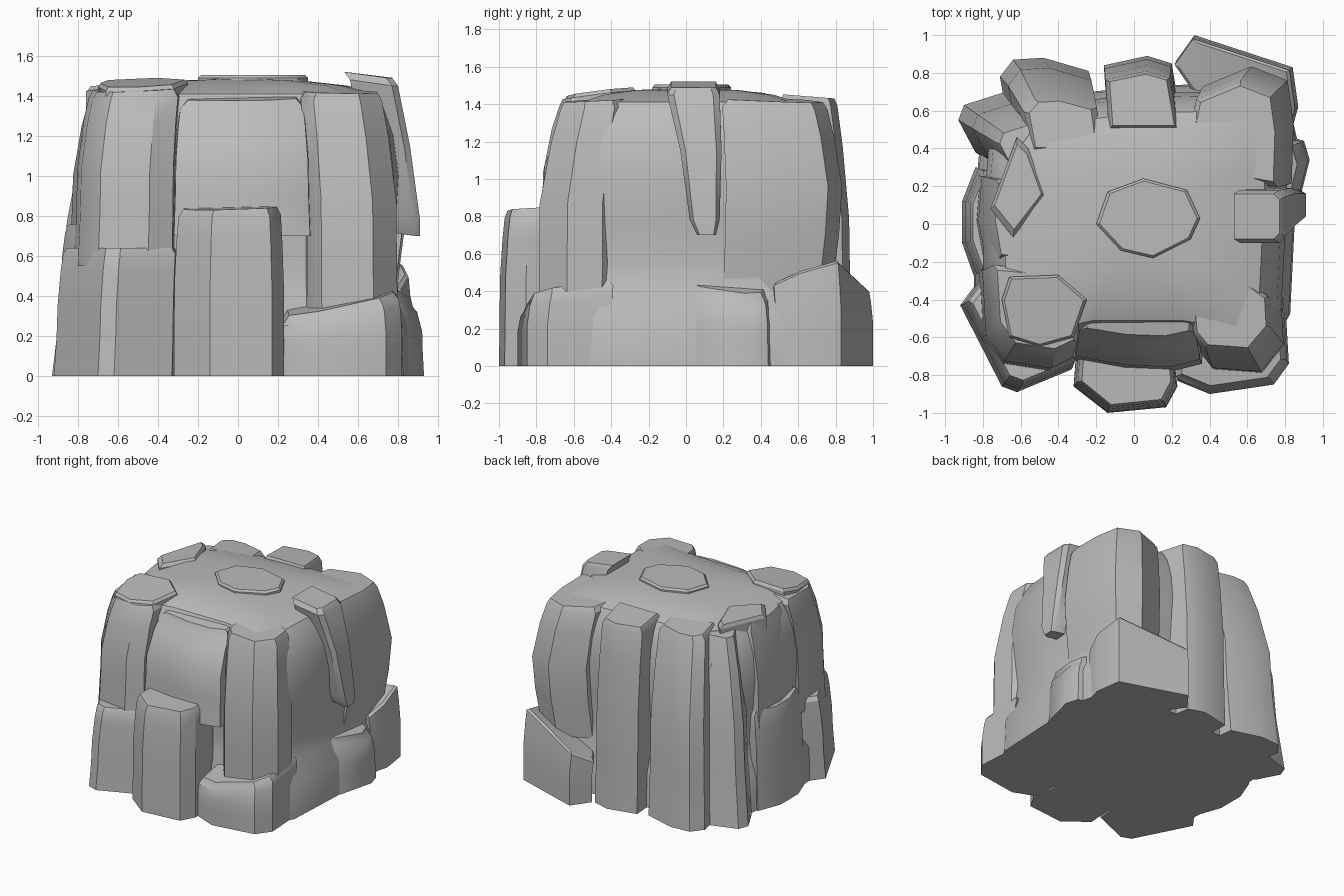
import bpy
import bmesh
from math import radians
from mathutils import Vector

default_cube = bpy.data.objects.get("Cube")
if default_cube:
    bpy.data.objects.remove(default_cube, do_unlink=True)

# One plain stone colour
stone = bpy.data.materials.new("grey_stone")
stone.use_nodes = True
stone_colour = (.5, .5, .5, 1)
stone.diffuse_color = stone_colour
stone.node_tree.nodes["Principled BSDF"].inputs["Base Color"].default_value = stone_colour


def loft(name, rings):
    """Skin a stack of equal-length rings and close both ends."""
    bm = bmesh.new()
    loops = [[bm.verts.new(point) for point in ring] for ring in rings]
    for lower, upper in zip(loops, loops[1:]):
        for i in range(len(lower)):
            j = (i + 1) % len(lower)
            bm.faces.new((lower[i], lower[j], upper[j], upper[i]))
    bm.faces.new(loops[0])
    bm.faces.new(loops[-1])
    bmesh.ops.recalc_face_normals(bm, faces=bm.faces)
    mesh = bpy.data.meshes.new(name)
    bm.to_mesh(mesh)
    bm.free()
    mesh.materials.append(stone)
    obj = bpy.data.objects.new(name, mesh)
    bpy.context.collection.objects.link(obj)
    bpy.ops.object.select_all(action='DESELECT')
    obj.select_set(True)
    bpy.context.view_layer.objects.active = obj
    bpy.ops.object.shade_smooth_by_angle(angle=radians(33))
    return obj


def chunk(name, outline, base, top, waist=1.0, crown=(.95, .95), tilt=(0, 0), inset=.88, chamfer=.04):
    """Rock pillar that leans towards the central axis, with a chamfered, tilted top."""
    slope = Vector(tilt)
    waist_scale = Vector((waist, waist))
    crown_scale = Vector(crown)
    points = [Vector(p) for p in outline]

    def ring(z, scale, shrink=1.0, tilted=0.0):
        flat = [p * scale for p in points]
        centre = sum(flat, Vector((0, 0))) / len(flat)
        flat = [centre + (p - centre) * shrink for p in flat]
        return [(p.x, p.y, z + tilted * slope.dot(p - centre)) for p in flat]

    height = top - base
    return loft(name, [
        ring(base, Vector((1, 1))),
        ring(base + height * .3, waist_scale.lerp(Vector((1, 1)), .3), 1, .1),
        ring(base + height * .55, waist_scale, 1, .3),
        ring(base + height * .82, waist_scale.lerp(crown_scale, .55), 1, .7),
        ring(top - chamfer, crown_scale, 1, 1),
        ring(top, crown_scale, inset, 1),
    ])


# Main mass: a flared foot, a hollow waist, bulging shoulders and a low dome
body_outline = [(-.8, -.35), (-.62, -.68), (-.25, -.6), (.3, -.6), (.66, -.66),
                (.78, -.45), (.8, -.05), (.82, .4), (.76, .66), (.4, .7),
                (.05, .69), (-.3, .65), (-.62, .6), (-.77, .4), (-.8, .05)]
body_profile = [(0, 1.06), (.26, 1.05), (.4, .98), (.55, .96), (.75, .98), (1, 1), (1.2, .97),
                (1.34, .91), (1.41, .85), (1.45, .67), (1.475, .4), (1.485, .1)]
loft("rock_body", [[(x * s, y * s, z) for x, y in body_outline] for z, s in body_profile])

# Lower front blocks
chunk("front_right_foot",
      [(-.92, -.43), (-.7, -.86), (-.62, -.89), (-.33, -.77), (-.3, -.5), (-.75, -.2)],
      0, .64, waist=.98, inset=.93, chamfer=.03)
chunk("front_middle_foot",
      [(-.3, -.6), (-.32, -.86), (-.14, -1), (.17, -.97), (.23, -.86), (.2, -.6)],
      0, .84, waist=.995, crown=(.93, .97), tilt=(.03, .05), inset=.92)
chunk("front_left_foot",
      [(.22, -.6), (.23, -.83), (.4, -.9), (.74, -.85), (.82, -.74), (.8, -.4)],
      0, .37, crown=(.98, .97), tilt=(.2, .15), inset=.9)

# Upper front pillars, with a sloping slab recessed between them
chunk("front_right_pillar",
      [(-.82, -.25), (-.8, -.6), (-.7, -.74), (-.45, -.78), (-.33, -.72), (-.3, -.3)],
      .55, 1.43, waist=.98, crown=(.91, .87), tilt=(.05, .05), inset=.9)
chunk("front_middle_slab",
      [(-.34, -.3), (-.32, -.72), (-.05, -.77), (.2, -.78), (.36, -.74), (.38, -.3)],
      .7, 1.4, waist=.97, crown=(.9, .78), tilt=(.02, .2), inset=.88)
chunk("front_left_pillar",
      [(.33, -.45), (.35, -.68), (.42, -.77), (.68, -.79), (.8, -.64), (.79, -.45), (.6, -.3)],
      .2, 1.42, waist=.99, crown=(.9, .85), tilt=(-.02, .05), inset=.9)

# Left side: low shoulder blocks
chunk("left_foot",
      [(.7, -.1), (.86, .06), (.93, .34), (.9, .44), (.7, .5)],
      0, .43, waist=.99, crown=(.94, .95), tilt=(-.4, -.05), inset=.9)
chunk("back_left_foot",
      [(.5, .45), (.83, .48), (.87, .62), (.84, .83), (.32, 1), (.22, .86)],
      0, .43, crown=(.98, .98), tilt=(.42, .34), inset=.93, chamfer=.02)

# Left side: hanging splinter, listed as height, outer x, centre y, half width
splinter = []
for z, outer, centre, half in [(.7, .91, .11, .05), (.78, .91, .1, .08), (1.15, .86, .08, .11),
                               (1.45, .8, .04, .14), (1.49, .77, .04, .12)]:
    inner = outer - .24
    lip = outer - .03
    splinter.append([(inner, centre - half, z + .03), (lip, centre - half, z),
                     (outer, centre - half * .75, z), (outer, centre + half * .75, z),
                     (lip, centre + half, z), (inner, centre + half, z + .03)])
loft("left_splinter", splinter)

# Back pillars; the left one swells outward above its foot, the right ones lean well in
chunk("back_left_pillar",
      [(.3, .5), (.34, .68), (.58, .78), (.76, .71), (.79, .5), (.78, .2), (.5, .25)],
      .4, 1.42, waist=1.07, crown=(.97, .97), tilt=(-.04, -.04), inset=.9)
chunk("back_middle_pillar",
      [(-.14, .55), (-.16, .84), (.07, .89), (.2, .85), (.25, .55)],
      0, 1.44, waist=.98, crown=(.95, .91), tilt=(0, -.08), inset=.88)
chunk("back_right_pillar",
      [(-.2, .5), (-.24, .81), (-.48, .88), (-.64, .87), (-.71, .78), (-.66, .5)],
      0, 1.43, waist=.94, crown=(.82, .76), tilt=(0, -.08), inset=.85)
chunk("back_right_corner",
      [(-.93, .55), (-.9, .63), (-.68, .7), (-.45, .5), (-.65, .25), (-.84, .38)],
      0, 1.41, waist=.92, crown=(.78, .78), tilt=(.1, -.05), inset=.9)

# Right side blocks
chunk("right_foot",
      [(-.84, .3), (-.91, .12), (-.91, -.1), (-.85, -.27), (-.6, -.2), (-.6, .25)],
      0, .77, waist=.98, crown=(.95, .95), tilt=(.15, 0), inset=.9)
chunk("right_pillar",
      [(-.83, .26), (-.85, .02), (-.81, -.2), (-.5, -.25), (-.45, .3)],
      .5, 1.42, waist=.97, crown=(.88, .9), tilt=(.08, 0), inset=.9)

# Loose plates on the summit
chunk("summit_plate",
      [(-.2, 0), (-.07, -.14), (.1, -.18), (.3, -.08), (.35, .03), (.28, .18), (.05, .24), (-.14, .17)],
      1.42, 1.505, crown=(1, 1), inset=.94, chamfer=.015)
chunk("front_right_plate",
      [(-.7, -.4), (-.66, -.6), (-.5, -.65), (-.32, -.6), (-.25, -.4), (-.4, -.27), (-.66, -.28)],
      1.34, 1.465, crown=(1, 1), tilt=(.04, .12), inset=.93, chamfer=.02)
chunk("right_ridge",
      [(-.76, .08), (-.62, .46), (-.56, .4), (-.47, .15), (-.64, -.07)],
      1.32, 1.46, crown=(1, 1), tilt=(.1, 0), inset=.85, chamfer=.03)
